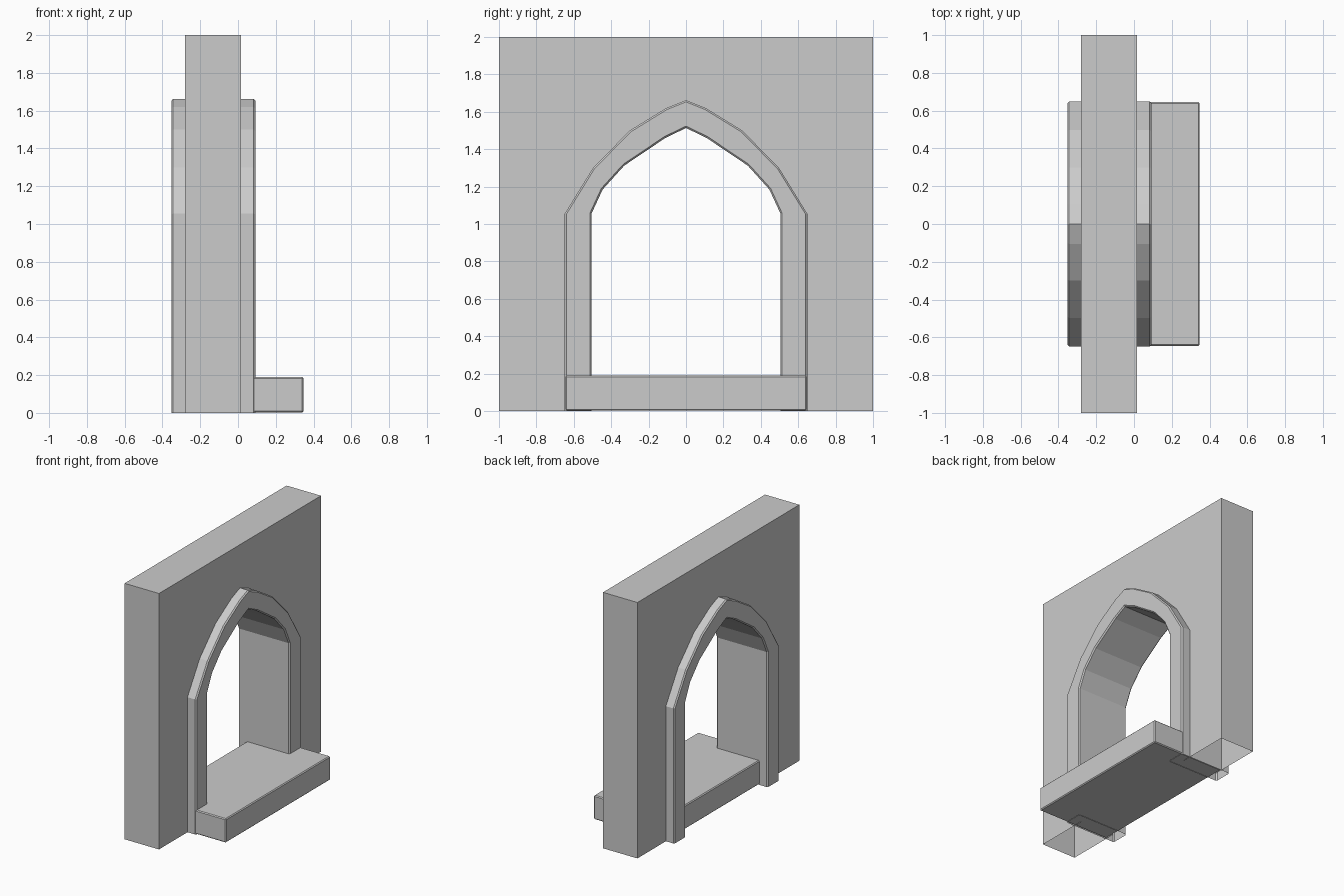
import bpy
import bmesh

old = bpy.data.objects.get("Cube")
if old:
    bpy.data.objects.remove(old, do_unlink=True)

# Single stone colour
stone = bpy.data.materials.new("grey stone")
stone.use_nodes = True
colour = (0.6, 0.6, 0.6, 1)
stone.diffuse_color = colour
stone.node_tree.nodes["Principled BSDF"].inputs["Base Color"].default_value = colour


def mirrored(half):
    """Half outline from foot to apex, continued down to the other foot."""
    return half + [(-y, z) for y, z in reversed(half[:-1])]


def prism(name, outline, x0, x1, skip=lambda a, b: False, bevel=0):
    """Extrude a (y, z) outline along x, leaving out the sides that skip picks."""
    bm = bmesh.new()
    back = [bm.verts.new((x0, y, z)) for y, z in outline]
    front = [bm.verts.new((x1, y, z)) for y, z in outline]
    bm.faces.new(back)
    bm.faces.new(front)
    n = len(outline)
    for i in range(n):
        j = (i + 1) % n
        if not skip(outline[i], outline[j]):
            bm.faces.new((back[i], back[j], front[j], front[i]))
    bmesh.ops.recalc_face_normals(bm, faces=bm.faces)
    mesh = bpy.data.meshes.new(name)
    bm.to_mesh(mesh)
    bm.free()
    mesh.materials.append(stone)
    ob = bpy.data.objects.new(name, mesh)
    bpy.context.collection.objects.link(ob)
    if bevel:
        mod = ob.modifiers.new("soft edges", "BEVEL")
        mod.width = bevel
        mod.segments = 1
        mod.limit_method = "ANGLE"
        mod.angle_limit = 1.2
    return ob


outer = mirrored([(0.648, 0), (0.648, 1.055), (0.497, 1.3), (0.3, 1.5),
                  (0.105, 1.62), (0, 1.662)])
inner = mirrored([(0.505, 0), (0.505, 1.055), (0.445, 1.185), (0.33, 1.312),
                  (0.11, 1.46), (0, 1.513)])


def on_ground(a, b):
    return a[1] == 0 and b[1] == 0


def not_outside(a, b):
    # Only the top and the two ends of the wall are closed
    return on_ground(a, b) or max(abs(a[0]), abs(b[0])) < 1


# Wall with an arched opening, hollow underneath
middle = [((a[0] + b[0]) / 2, (a[1] + b[1]) / 2) for a, b in zip(outer, inner)]
wall_outline = [(1, 0), (1, 2), (-1, 2), (-1, 0)] + middle[::-1]
prism("wall", wall_outline, -0.28, 0.017, not_outside)

# Pointed arch surround, standing proud of both wall faces
prism("arch_frame", outer + inner[::-1], -0.353, 0.092, on_ground, 0.009)

# Doorstep slab
prism("doorstep", [(-0.645, 0.003), (0.645, 0.003), (0.645, 0.19), (-0.645, 0.19)],
      -0.28, 0.347, bevel=0.007)
